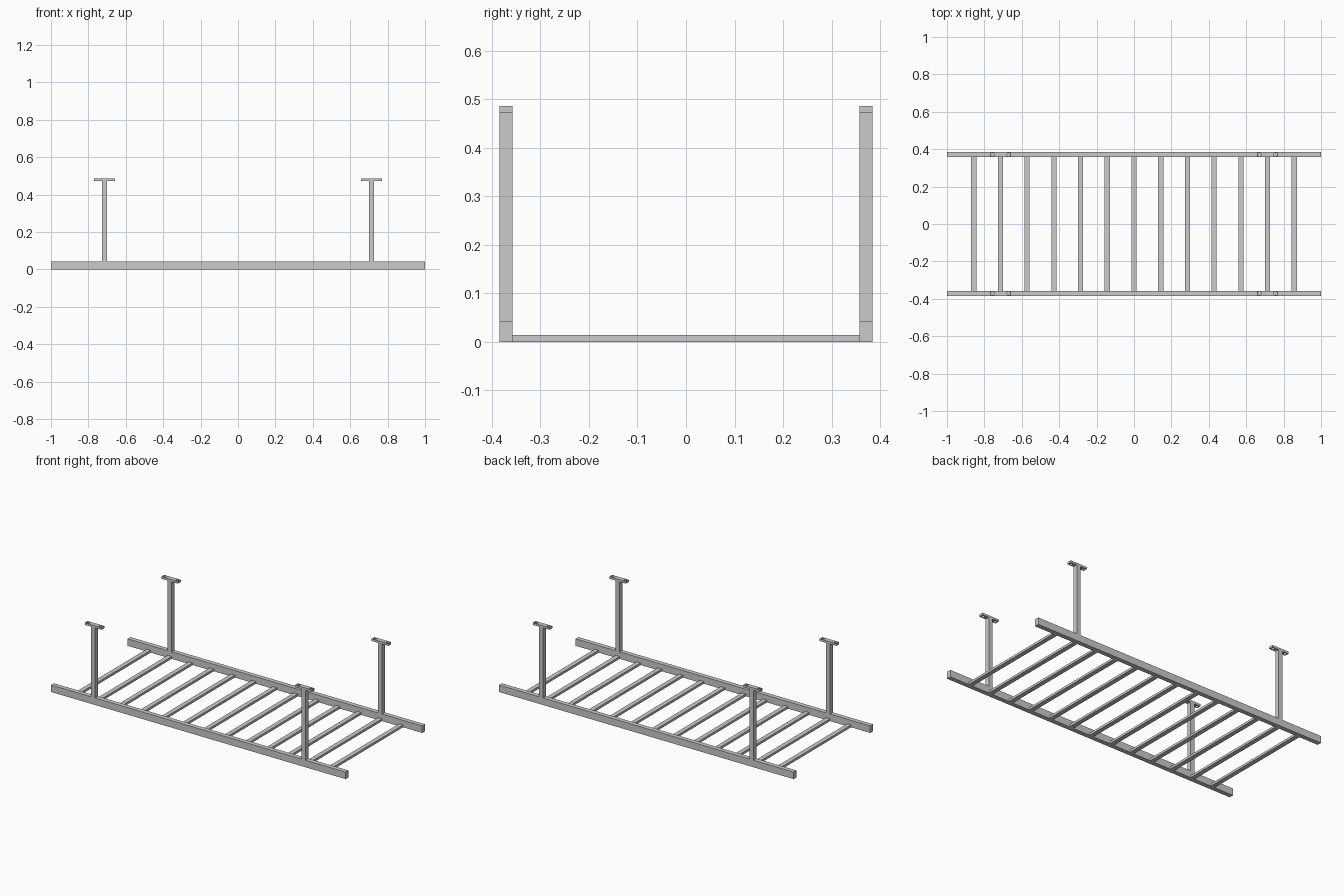
import bpy
import bmesh
from mathutils import Matrix, Vector

if "Cube" in bpy.data.objects:
    bpy.data.objects.remove(bpy.data.objects["Cube"])

RAIL_Y, RAIL_W, RAIL_H = 0.371, 0.0275, 0.043
POST_X, POST_TOP, TOP = 0.714, 0.473, 0.486


def finish(name, bm):
    mesh = bpy.data.meshes.new(name)
    bm.to_mesh(mesh)
    bm.free()
    obj = bpy.data.objects.new(name, mesh)
    bpy.context.collection.objects.link(obj)
    return obj


def box(name, center, size):
    bm = bmesh.new()
    bmesh.ops.create_cube(bm, size=1)
    bmesh.ops.scale(bm, vec=size, verts=bm.verts)
    obj = finish(name, bm)
    obj.location = Vector(center)
    return obj


# Side rails
for side in (-1, 1):
    box("side_rail", (0, side * RAIL_Y, RAIL_H / 2), (2, RAIL_W, RAIL_H))

# Rungs, flush with the underside of the rails
rung_len = 2 * RAIL_Y - RAIL_W
for i in range(-6, 7):
    box("rung", (i * 0.1428, 0, 0.007), (0.0275, rung_len, 0.014))

# Hanger posts with drilled mounting plates
for sx in (-1, 1):
    for sy in (-1, 1):
        x, y = sx * POST_X, sy * RAIL_Y
        box("hanger_post", (x, y, (RAIL_H + POST_TOP) / 2),
            (0.0275, RAIL_W, POST_TOP - RAIL_H))
        plate = box("mounting_plate", (x, y, (POST_TOP + TOP) / 2),
                    (0.114, RAIL_W, TOP - POST_TOP))

        # Bolt hole cutter
        bm = bmesh.new()
        for dx in (-0.043, 0.043):
            bmesh.ops.create_cone(bm, cap_ends=True, segments=24,
                                  radius1=0.0095, radius2=0.0095, depth=0.05,
                                  matrix=Matrix.Translation((dx, 0, 0)))
        cutter = finish("bolt_hole_cutter", bm)
        cutter.location = plate.location
        cutter.hide_render = True
        cutter.display_type = 'WIRE'
        mod = plate.modifiers.new("bolt_holes", 'BOOLEAN')
        mod.operation = 'DIFFERENCE'
        mod.solver = 'EXACT'
        mod.object = cutter
